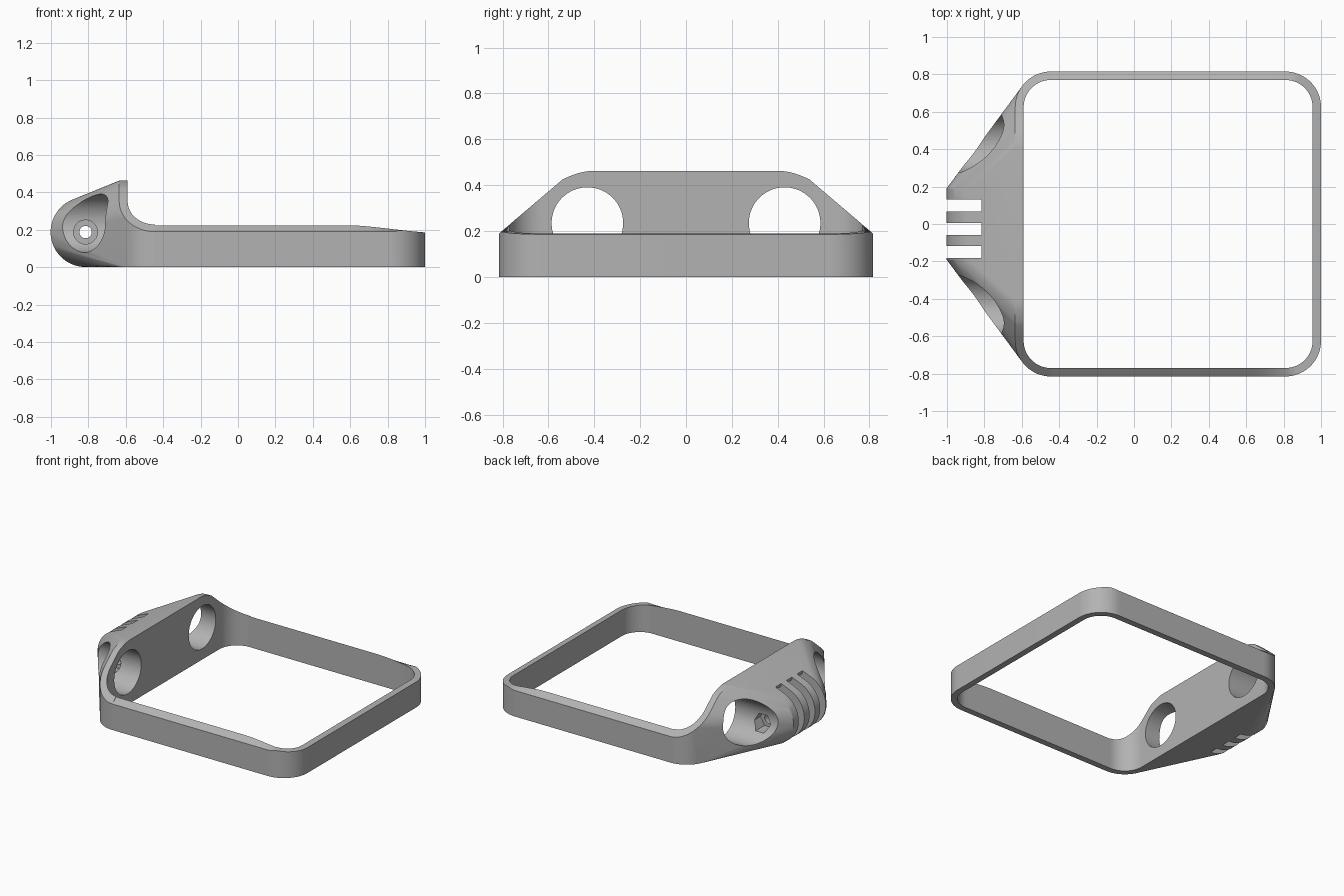
import bpy, bmesh, math
from mathutils import Matrix, Vector

if "Cube" in bpy.data.objects:
    bpy.data.objects.remove(bpy.data.objects["Cube"])

grey = bpy.data.materials.new("light_grey")
grey.diffuse_color = (0.45, 0.45, 0.45, 1)
grey.use_nodes = True
grey.node_tree.nodes["Principled BSDF"].inputs["Base Color"].default_value = grey.diffuse_color

XL, XR, YC = -0.445, 0.81, 0.625      # corner arc centres
R_OUT, R_IN = 0.19, 0.145             # outer and inner corner radii
AX, AZ = -0.815, 0.188                # hinge axis


def make(name, bm):
    bmesh.ops.recalc_face_normals(bm, faces=bm.faces[:])
    me = bpy.data.meshes.new(name)
    bm.to_mesh(me)
    bm.free()
    ob = bpy.data.objects.new(name, me)
    bpy.context.collection.objects.link(ob)
    me.materials.append(grey)
    return ob


def arc(cx, cy, r, a0, a1, n):
    return [(cx + r * math.cos(math.radians(a0 + (a1 - a0) * i / n)),
             cy + r * math.sin(math.radians(a0 + (a1 - a0) * i / n))) for i in range(n + 1)]


def shoulder(y):
    """Height of the sloped sides and rounded top across the width."""
    y = abs(y)
    if y >= 0.54:
        return 0.19 + 0.85 * (0.815 - y)
    if y <= 0.40:
        return 0.463
    t = (y - 0.40) / 0.14
    return 0.463 - 0.039 * t ** 1.9


def rim(x, y):
    """Rim height, falling gently towards the far end."""
    t = min(max((x - 0.6) / 0.4, 0), 1)
    return min(shoulder(y), 0.224 - 0.038 * (t * t * (2 - t)) ** 0.8)


def prism(name, pts, z0, z1):
    bm = bmesh.new()
    f = bm.faces.new([bm.verts.new((x, y, z0)) for x, y in pts])
    ext = bmesh.ops.extrude_face_region(bm, geom=[f])
    bmesh.ops.translate(bm, vec=(0, 0, z1 - z0),
                        verts=[v for v in ext["geom"] if isinstance(v, bmesh.types.BMVert)])
    return make(name, bm)


def cylinder(name, r, start, end, n=48, spin=0):
    a, b = Vector(start), Vector(end)
    bm = bmesh.new()
    m = (Matrix.Translation((a + b) / 2) @ (b - a).to_track_quat('Z', 'Y').to_matrix().to_4x4()
         @ Matrix.Rotation(spin, 4, 'Z'))
    bmesh.ops.create_cone(bm, cap_ends=True, segments=n, radius1=r, radius2=r,
                          depth=(b - a).length, matrix=m)
    return make(name, bm)


def cut(target, cutter):
    mod = target.modifiers.new("cut", 'BOOLEAN')
    mod.operation, mod.solver, mod.object = 'DIFFERENCE', 'EXACT', cutter
    bpy.context.view_layer.objects.active = target
    bpy.ops.object.modifier_apply(modifier=mod.name)
    bpy.data.objects.remove(cutter)


def smooth(ob):
    bpy.ops.object.select_all(action='DESELECT')
    ob.select_set(True)
    bpy.context.view_layer.objects.active = ob
    bpy.ops.object.shade_smooth_by_angle(angle=math.radians(28))


# Thin rectangular frame, open where it meets the hinge block
def u_path(r):
    xs = [XL] + [0.6 + 0.035 * i for i in range(6)]
    near = [(x, -YC - r) for x in xs]
    far = [(x, YC + r) for x in reversed(xs)]
    return near + arc(XR, -YC, r, -90, 0, 16) + arc(XR, YC, r, 0, 90, 16) + far


bm = bmesh.new()
rows = []
for (xo, yo), (xi, yi) in zip(u_path(R_OUT), u_path(R_IN)):
    rows.append([bm.verts.new(c) for c in ((xo, yo, 0), (xo, yo, rim(xo, yo)),
                                           (xi, yi, rim(xi, yi)), (xi, yi, 0))])
for a, b in zip(rows, rows[1:]):
    for i in range(4):
        j = (i + 1) % 4
        bm.faces.new((a[i], a[j], b[j], b[i]))
frame = make("frame", bm)

# Hinge block: hull of the round nose, the upright plate and the frame corners
bm = bmesh.new()
for x, z in arc(AX, AZ, 0.187, 0, 360, 64)[:-1]:
    for y in (-0.19, 0.19):
        bm.verts.new((x, y, z))
for s in (-1, 1):
    for x, y in arc(XL, YC, R_OUT, 90, 180, 16):
        bm.verts.new((x, s * y, 0))
        bm.verts.new((x, s * y, shoulder(y)))
    for y in [0.40 + 0.0175 * i for i in range(9)] + [YC]:
        for x in (XL - R_OUT, XL):
            bm.verts.new((x, s * y, shoulder(y)))
res = bmesh.ops.convex_hull(bm, input=bm.verts[:])
bmesh.ops.delete(bm, geom=[v for v in bm.verts if not v.link_faces], context='VERTS')
bmesh.ops.dissolve_limit(bm, angle_limit=0.002, verts=bm.verts[:], edges=bm.edges[:])
block = make("hinge_block", bm)

# Clear the inside of the frame
inner = (arc(XL, YC, R_IN, 90, 180, 16) + arc(XL, -YC, R_IN, 180, 270, 16)
         + [(0.5, -YC - R_IN), (0.5, YC + R_IN)])
cut(block, prism("inner_cutter", inner, -0.5, 1))

# Two large round side openings
for s in (-1, 1):
    cut(block, cylinder("opening_cutter", 0.156, (-1.3, s * 0.43, 0.235), (-0.4, s * 0.43, 0.235), 64))

# Three hinge slots, each with a rounded inner end
for y0, y1 in ((0.066, 0.13), (-0.058, 0.005), (-0.181, -0.118)):
    cut(block, prism("slot_cutter", [(-1.2, y0), (AX, y0), (AX, y1), (-1.2, y1)], -0.3, 0.8))
    cut(block, cylinder("slot_round_cutter", 0.182, (AX, y0, AZ), (AX, y1, AZ), 64))

# Bolt hole, round head recess at the front and hexagonal nut recess at the back
cut(block, cylinder("bolt_cutter", 0.033, (AX, -0.6, AZ), (AX, 0.6, AZ), 32))
cut(block, cylinder("head_cutter", 0.064, (AX, -0.45, AZ), (AX, -0.225, AZ), 32))
cut(block, cylinder("nut_cutter", 0.066, (AX, 0.21, AZ), (AX, 0.45, AZ), 6, math.pi / 6))

for ob in (frame, block):
    smooth(ob)
